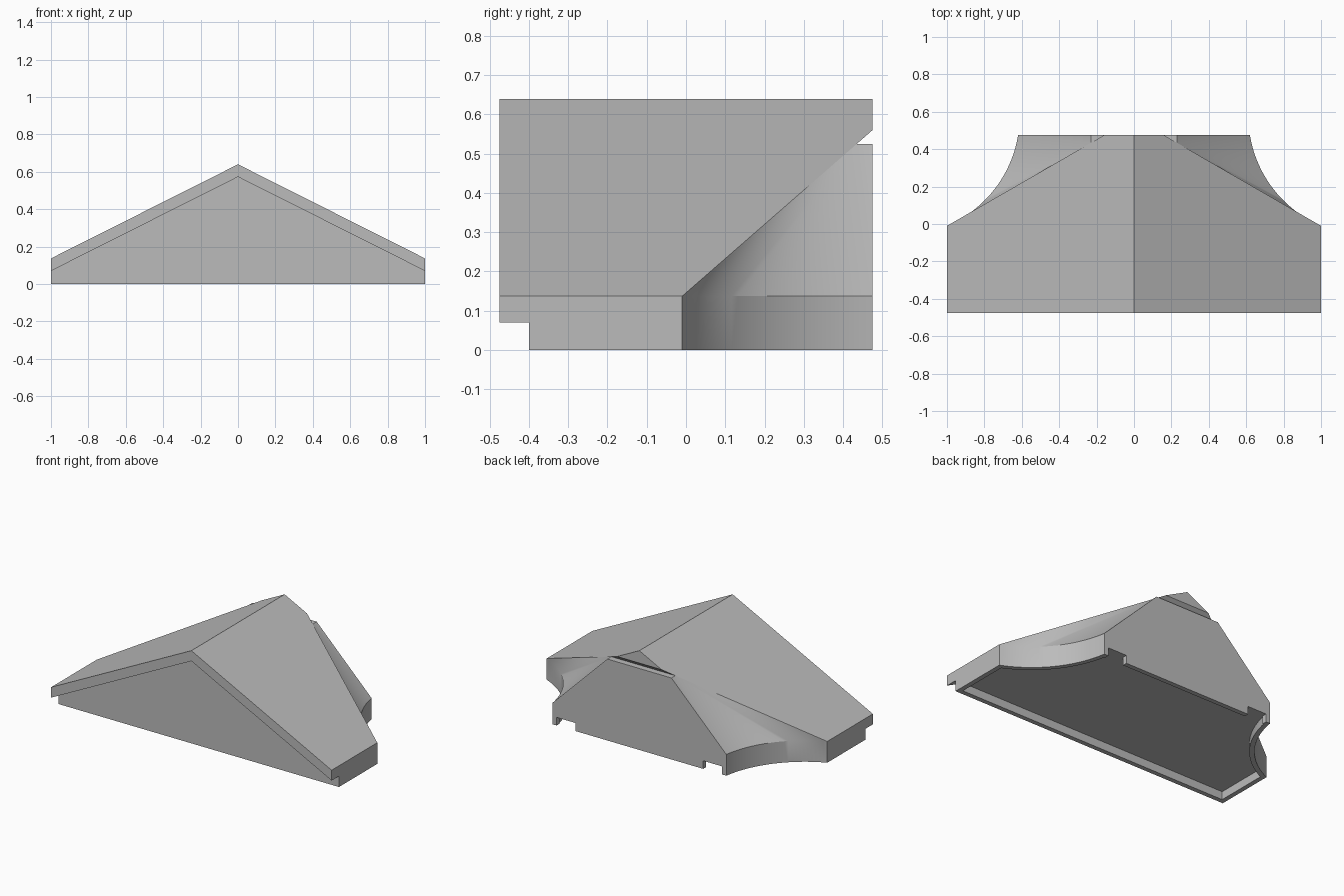
import bpy, bmesh, math
from mathutils import Vector

if "Cube" in bpy.data.objects:
    bpy.data.objects.remove(bpy.data.objects["Cube"], do_unlink=True)

# Main dimensions
FRONT, GABLE, BACK, HIP = -0.475, -0.40, 0.475, -0.01
RIDGE, EAVE, SOFFIT = 0.64, 0.137, 0.07
TIP_Z, LIP_Z = 0.525, 0.56          # ledge height, bottom of the rear gablet
RIM, RECESS = 0.03, 0.052           # underside rim width and recess depth
CORNER = 0.62                       # half width of the back wall
SLOT_IN, SLOT_OUT = 0.455, 0.59     # slot in the back rim
STEPS = 28


def roof_x(z):
    return (RIDGE - z) / (RIDGE - EAVE)


def arc(centre, start, end):
    """Plan arc between two points around a centre."""
    a, b = Vector(start) - centre, Vector(end) - centre
    a0, a1 = (math.atan2(v.y, v.x) for v in (a, b))
    points = []
    for i in range(STEPS + 1):
        t = a0 + (a1 - a0) * i / STEPS
        points.append(centre + a.length * Vector((math.cos(t), math.sin(t))))
    points[-1] = Vector(end)
    return points


bm = bmesh.new()


def face(*points):
    return bm.faces.new([bm.verts.new(p) for p in points])


def at_z(p, z):
    return (p[0], p[1], z)


# Roof slope, fascia, soffit, gable and side wall of one half
tip = (roof_x(TIP_Z), 0.435, TIP_Z)
tip_back = (tip[0], BACK, TIP_Z)
lip = (roof_x(LIP_Z), BACK, LIP_Z)
gutter = RIDGE - EAVE + SOFFIT
face((0, FRONT, RIDGE), (1, FRONT, EAVE), (1, HIP, EAVE), tip, lip, (0, BACK, RIDGE))
face((0, FRONT, RIDGE), (1, FRONT, EAVE), (1, FRONT, SOFFIT), (0, FRONT, gutter))
face((0, FRONT, gutter), (1, FRONT, SOFFIT), (1, GABLE, SOFFIT), (0, GABLE, gutter))
face((0, GABLE, gutter), (1, GABLE, SOFFIT), (1, GABLE, 0), (0, GABLE, 0))
face((1, FRONT, SOFFIT), (1, GABLE, SOFFIT), (1, GABLE, 0), (1, HIP, 0),
     (1, HIP, EAVE), (1, FRONT, EAVE))

# Rear gablet with undercut and ledge
face((0, BACK, RIDGE), lip, (0, BACK, LIP_Z))
face((0, BACK, LIP_Z), lip, tip, (0, tip[1], TIP_Z))
face((0, tip[1], TIP_Z), tip, tip_back, (0, BACK, TIP_Z))

# Back wall with the slot in its lower edge
face((0, BACK, 0), (SLOT_IN, BACK, 0), (SLOT_IN, BACK, RECESS), (SLOT_OUT, BACK, RECESS),
     (SLOT_OUT, BACK, 0), (CORNER, BACK, 0), (CORNER, BACK, EAVE), tip_back, (0, BACK, TIP_Z))

# Concave corner wall and the fan of roof above it
centre = Vector((1.2515, 0.5786))
outer = arc(centre, (1, HIP), (CORNER, BACK))
inner = arc(centre, (1 - RIM, -0.029), (0.595, BACK - RIM))
for p, q in zip(outer, outer[1:]):
    face(at_z(p, 0), at_z(q, 0), at_z(q, EAVE), at_z(p, EAVE))
    face(at_z(p, EAVE), at_z(q, EAVE), tip)
face((CORNER, BACK, EAVE), tip_back, tip)

# Underside: rim, recess walls and ceiling
outside = [(0, GABLE), (1, GABLE)] + outer + [(x, BACK) for x in (SLOT_OUT, SLOT_IN, 0)]
inside = [(0, GABLE + RIM), (1 - RIM, GABLE + RIM)] + inner
inside += [(x, BACK - RIM) for x in (SLOT_OUT, SLOT_IN, 0)]
slot = len(outside) - 3
for i in range(len(outside) - 1):
    a, b, c, d = outside[i], outside[i + 1], inside[i + 1], inside[i]
    level = RECESS if i == slot else 0
    face(*(at_z(p, level) for p in (a, b, c, d)))
    if i != slot:
        face(at_z(d, 0), at_z(c, 0), at_z(c, RECESS), at_z(d, RECESS))
for x in (SLOT_IN, SLOT_OUT):
    face((x, BACK, 0), (x, BACK - RIM, 0), (x, BACK - RIM, RECESS), (x, BACK, RECESS))
face(*(at_z(p, RECESS) for p in inside))

# Mirror the half and weld it into one solid
copy = bmesh.ops.duplicate(bm, geom=bm.verts[:] + bm.edges[:] + bm.faces[:])["geom"]
for v in copy:
    if isinstance(v, bmesh.types.BMVert):
        v.co.x = -v.co.x
bmesh.ops.remove_doubles(bm, verts=bm.verts[:], dist=0.0005)
bmesh.ops.recalc_face_normals(bm, faces=bm.faces[:])

mesh = bpy.data.meshes.new("roof_section")
bm.to_mesh(mesh)
bm.free()
roof = bpy.data.objects.new("roof_section", mesh)
bpy.context.collection.objects.link(roof)

# Plain grey material
grey = bpy.data.materials.new("plain grey")
grey.use_nodes = True
colour = (0.5, 0.5, 0.5, 1)
grey.diffuse_color = colour
grey.node_tree.nodes["Principled BSDF"].inputs["Base Color"].default_value = colour
mesh.materials.append(grey)

# Smooth the curved corners, keep the edges sharp
bpy.ops.object.select_all(action="DESELECT")
roof.select_set(True)
bpy.context.view_layer.objects.active = roof
bpy.ops.object.shade_smooth_by_angle(angle=math.radians(25))
